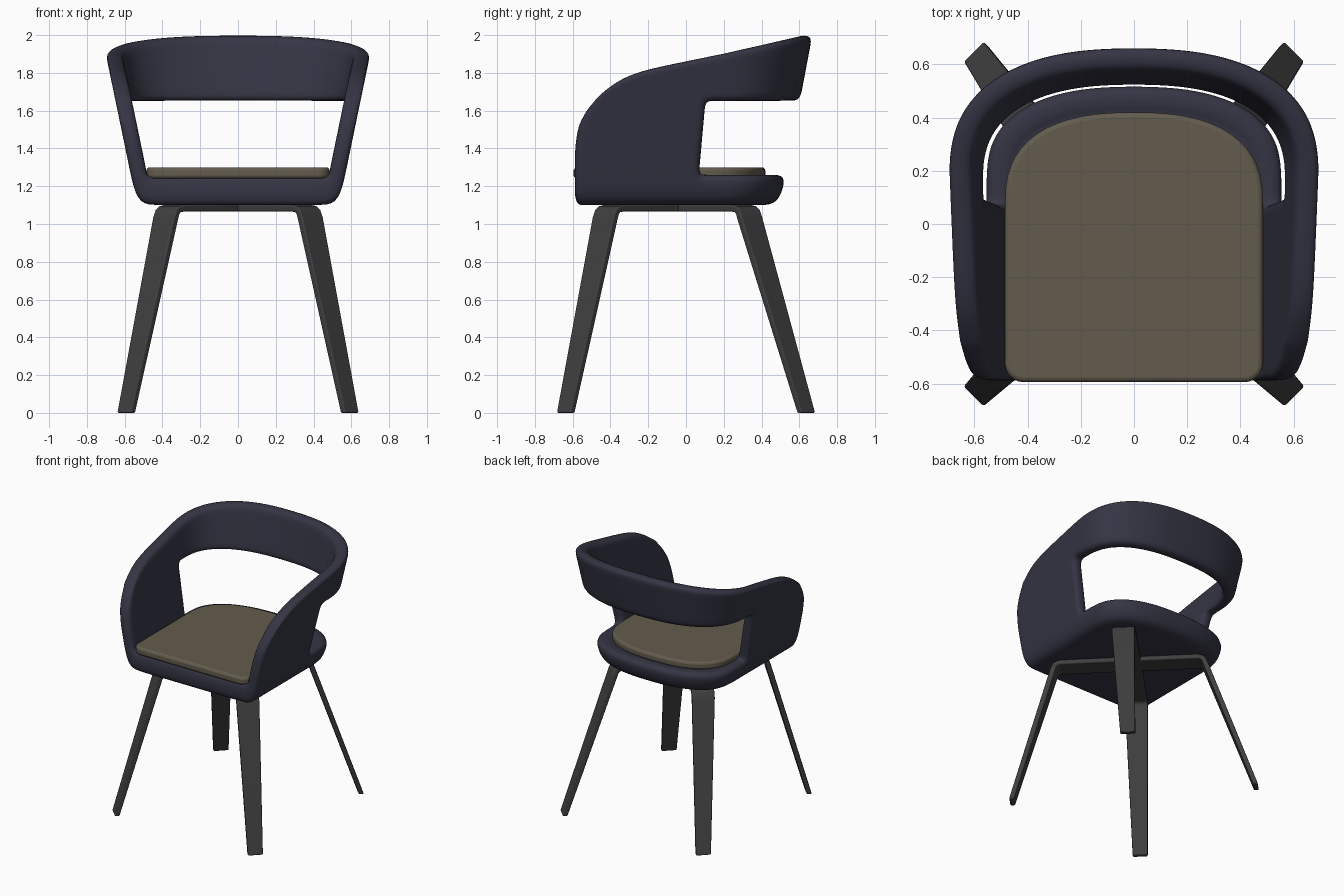
import bpy, bmesh, math
from mathutils import Vector

if "Cube" in bpy.data.objects:
    bpy.data.objects.remove(bpy.data.objects["Cube"])


def material(name, rgb):
    m = bpy.data.materials.new(name)
    m.diffuse_color = (*rgb, 1)
    m.use_nodes = True
    m.node_tree.nodes["Principled BSDF"].inputs["Base Color"].default_value = m.diffuse_color
    return m


NAVY = material("navy_fabric", (0.035, 0.035, 0.058))
BROWN = material("brown_fabric", (0.125, 0.105, 0.075))
DARK = material("dark_wood", (0.05, 0.05, 0.05))


def make(name, verts, faces, mat, bevel=0, subsurf=0):
    me = bpy.data.meshes.new(name)
    me.from_pydata([tuple(v) for v in verts], [], faces)
    bm = bmesh.new()
    bm.from_mesh(me)
    bmesh.ops.delete(bm, geom=[v for v in bm.verts if not v.link_faces], context='VERTS')
    bmesh.ops.recalc_face_normals(bm, faces=bm.faces)
    bm.to_mesh(me)
    bm.free()
    ob = bpy.data.objects.new(name, me)
    bpy.context.collection.objects.link(ob)
    me.materials.append(mat)
    if bevel:
        b = ob.modifiers.new("bevel", 'BEVEL')
        b.width, b.segments, b.limit_method, b.angle_limit = bevel, 3, 'ANGLE', math.radians(40)
    if subsurf:
        s = ob.modifiers.new("subsurf", 'SUBSURF')
        s.levels = s.render_levels = subsurf
    bpy.ops.object.select_all(action='DESELECT')
    bpy.context.view_layer.objects.active = ob
    ob.select_set(True)
    if subsurf:
        bpy.ops.object.shade_smooth()
    else:
        bpy.ops.object.shade_smooth_by_angle(angle=math.radians(35))
    return ob


def interp(pts, x):
    if x <= pts[0][0]:
        return pts[0][1]
    for (a, fa), (b, fb) in zip(pts, pts[1:]):
        if x <= b:
            return fa + (fb - fa) * (x - a) / (b - a)
    return pts[-1][1]


def superarc(w, yc, b, t, n):
    """Point on a squarish quarter arc, t from 0 (side) to 1 (back centre)."""
    a = t * math.pi / 2
    return w * max(0, math.cos(a)) ** (2 / n), yc + b * math.sin(a) ** (2 / n)


# --- shell: U-shaped wall, open window at the back, thick floor ---
TOP = [(-.46, 1.68), (-.38, 1.748), (-.3, 1.79), (-.2, 1.82), (-.1, 1.842), (.67, 2.0)]
FRONT = [(1.38, -.59), (1.45, -.585), (1.52, -.57), (1.6, -.53), (1.68, -.46)]
YS = [-.59, -.54, -.46, -.36, -.24, -.12, -.03, .02, .07, .12, .18]   # straight side columns
ARC = 10
HALF = len(YS) - 1 + ARC
N = 2 * HALF
WIN = 8                       # column where the window starts
YC, Z0, ZB = .18, 1.26, 1.65


def plan(c, z, inset):
    w = .555 + .207 * (z - 1.2) - inset
    yb = .53 + .19 * (z - Z0) - inset
    if c >= len(YS):
        return superarc(w, YC, yb - YC, (c - len(YS) + 1) / ARC, 2.45)
    y = YS[c]
    lean = .09 * max(0, z - Z0) * max(0, 1 - abs(y - .07) / .3)
    return w, y + lean + (interp(FRONT, z) + .59) * max(0, 1 - (y + .59) / .6)


def column_heights(c):
    zt = 1.85
    for _ in range(12):
        zt = interp(TOP, plan(c, zt, 0)[1])
    zb = Z0 + (ZB - Z0) * min(1, (zt - Z0) / .62)
    low = [Z0 + (zb - Z0) * f for f in (.14, .38, .62, .86, 1)]
    return low + [zb + (zt - zb) * f for f in (.18, .5, .82, 1)]


FLOOR_OUT = [(1.1, .13), (1.1, .03), (1.165, .002), (1.26, 0)]      # (z, inset)
FLOOR_IN = [(1.25, .2), (1.25, .13), (1.25, .10), (1.262, .085)]
A, B, R = 3, 8, 13            # slab rim row, band bottom row, row count
TH = .087

verts, faces = [], []
for i in range(N + 1):
    c, s = (i, 1) if i <= HALF else (N - i, -1)
    hs = column_heights(c)
    for rows in (FLOOR_OUT + [(z, 0) for z in hs], FLOOR_IN + [(z, TH) for z in hs]):
        for z, inset in rows:
            x, y = plan(c, z, inset)
            verts.append((0 if c == HALF else s * x, y, z))


def O(i, j):
    return i * 2 * R + j


def I(i, j):
    return O(i, j) + R


def is_wall(i, j):
    return 0 <= i < N and 0 <= j < R - 1 and not (WIN <= i < N - WIN and A <= j < B)


for i in range(N):
    for j in range(R - 1):
        if not is_wall(i, j):
            continue
        for F in (O, I):
            faces.append((F(i, j), F(i + 1, j), F(i + 1, j + 1), F(i, j + 1)))
        # close every open edge of the sheet (rims, front ends, window)
        for di, dj, p, q in ((-1, 0, (i, j), (i, j + 1)), (1, 0, (i + 1, j), (i + 1, j + 1)),
                             (0, 1, (i, j + 1), (i + 1, j + 1)), (0, -1, (i, j), (i + 1, j))):
            if not is_wall(i + di, j + dj) and not (dj == -1 and j == 0):
                faces.append((O(*p), O(*q), I(*q), I(*p)))
# floor top and underside, bridged from side to side
for F in (O, I):
    for i in range(HALF - 1):
        faces.append((F(i, 0), F(i + 1, 0), F(N - i - 1, 0), F(N - i, 0)))
    faces.append((F(HALF - 1, 0), F(HALF, 0), F(HALF + 1, 0)))
faces.append((O(0, 0), O(N, 0), I(N, 0), I(0, 0)))
make("shell", verts, faces, NAVY, subsurf=2)

# --- seat cushion ---
right = []
for k in range(7):
    a = -math.pi / 2 + k * math.pi / 12
    right.append((.415 + .07 * math.cos(a), -.525 + .07 * math.sin(a)))
right += [superarc(.485, .08, .34, k / 14, 2.5) for k in range(15)]
outline = right + [(-x, y) for x, y in reversed(right[:-1])]
n = len(outline)
verts = [(x, y, z) for z in (1.24, 1.3) for x, y in outline]
faces = [tuple(range(n)), tuple(range(n, 2 * n))]
faces += [(k, (k + 1) % n, n + (k + 1) % n, n + k) for k in range(n)]
make("seat_cushion", verts, faces, BROWN, bevel=.018)

# --- bent legs meeting under the seat ---


def leg(name, sx, sy, knee, foot):
    e = Vector((sx, sy, 0)) / math.sqrt(2)
    t = Vector((sx, -sy, 0)) / math.sqrt(2)
    K, F, C = Vector((sx * knee[0], knee[1], 0)), Vector((sx * foot[0], foot[1], 0)), Vector((0, -.04, 0))
    # centre, height, half thickness (radial, vertical), half width
    stations = [(C, 1.0825, .0, .0175, .078), (K - .055 * e, 1.0825, .0, .0175, .08),
                (K - .028 * e, 1.078, .006, .016, .08), (K - .010 * e, 1.064, .013, .012, .08),
                (K + .004 * e, 1.03, .018, .004, .08), (F, 0, .0175, 0, .053)]
    vs, fs = [], []
    for p, z, r, h, w in stations:
        c, o = p + Vector((0, 0, z)), e * r + Vector((0, 0, h))
        vs += [c + o + t * w, c + o - t * w, c - o - t * w, c - o + t * w]
    for k in range(len(stations) - 1):
        fs += [(4 * k + m, 4 * k + (m + 1) % 4, 4 * k + 4 + (m + 1) % 4, 4 * k + 4 + m) for m in range(4)]
    fs += [(0, 1, 2, 3), tuple(range(len(vs) - 4, len(vs)))]
    make(name, vs, fs, DARK, bevel=.008)


for side, sx in (("right", 1), ("left", -1)):
    leg("front_leg_" + side, sx, -1, (.38, -.425), (.592, -.637))
    leg("back_leg_" + side, sx, 1, (.38, .335), (.592, .637))
